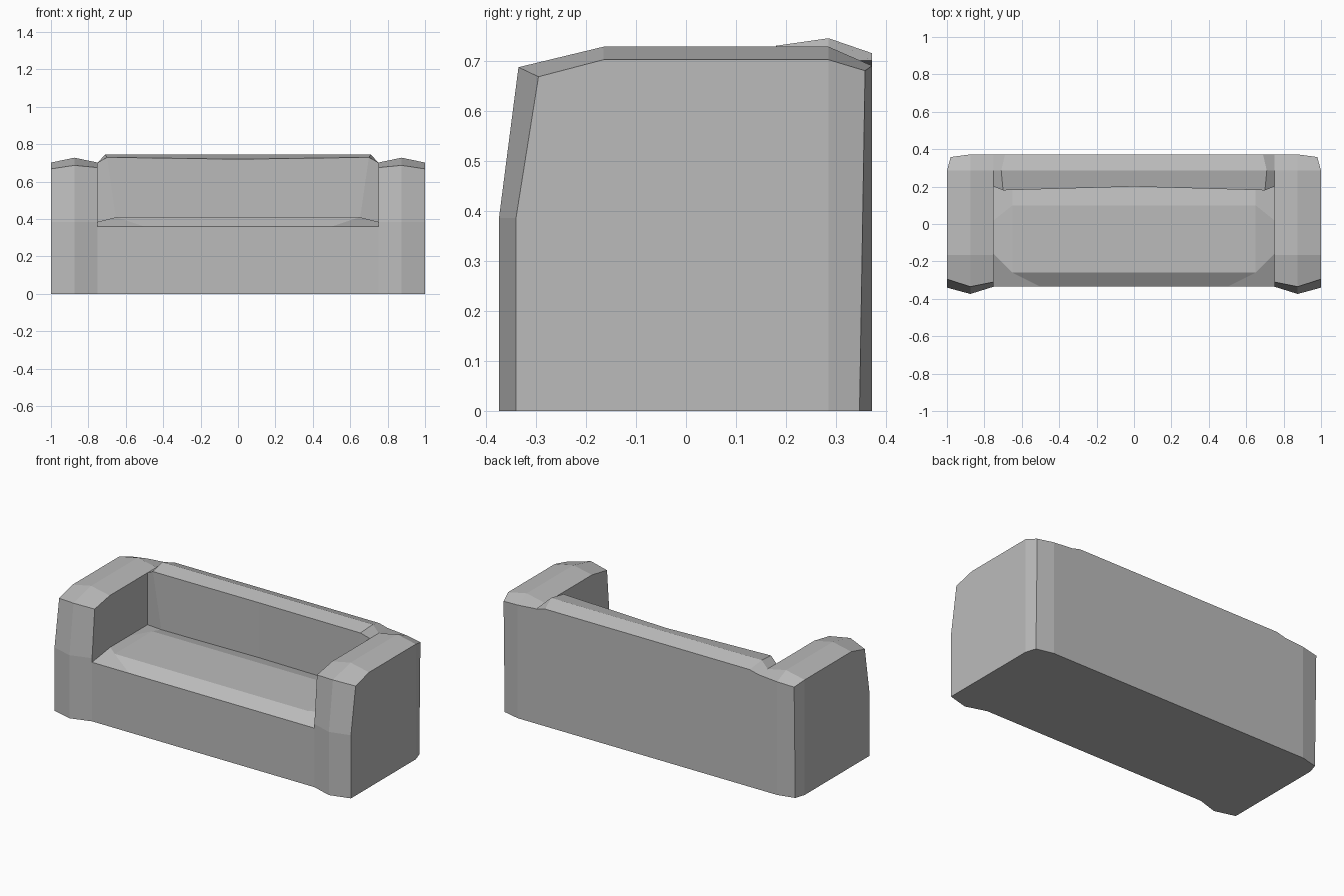
import bpy
import bmesh

cube = bpy.data.objects.get("Cube")
if cube:
    bpy.data.objects.remove(cube, do_unlink=True)

fabric = bpy.data.materials.new("grey_fabric")
fabric.use_nodes = True
GREY = (0.5, 0.5, 0.5, 1)
fabric.diffuse_color = GREY
fabric.node_tree.nodes["Principled BSDF"].inputs["Base Color"].default_value = GREY


def at(x, *profile):
    """Place a (y, z) profile on the plane at x."""
    return [(x, y, z) for y, z in profile]


def mirrored_loft(name, sections, caps=()):
    """Bridge matching closed sections, cap the last one, mirror across x."""
    bm = bmesh.new()
    rings = [[bm.verts.new(p) for p in s] for s in sections]
    for a, b in zip(rings, rings[1:]):
        for i in range(len(a)):
            j = (i + 1) % len(a)
            bm.faces.new((a[i], a[j], b[j], b[i]))
    for ring, order in caps:
        bm.faces.new([rings[ring][i] for i in order])
    bmesh.ops.recalc_face_normals(bm, faces=bm.faces)
    # An open half loft needs its outward side checked explicitly
    bm.faces.ensure_lookup_table()
    if bm.faces[0].normal.y > 0:
        bmesh.ops.reverse_faces(bm, faces=bm.faces)
    mesh = bpy.data.meshes.new(name)
    bm.to_mesh(mesh)
    bm.free()
    mesh.materials.append(fabric)
    ob = bpy.data.objects.new(name, mesh)
    bpy.context.collection.objects.link(ob)
    ob.modifiers.new("mirror", 'MIRROR')
    return ob


# Seat base: soft cushion edge at the front, sides and back
FRONT, BACK = -0.335, 0.372
mirrored_loft("seat_base", [
    at(0, (FRONT, 0), (FRONT, 0.36), (-0.26, 0.41), (0.1, 0.41),
       (0.2, 0.385), (BACK, 0.385), (BACK, 0)),
    [(0.5, FRONT, 0), (0.5, FRONT, 0.36), (0.65, -0.26, 0.41), (0.65, 0.1, 0.41),
     (0.65, 0.19, 0.385), (0.69, BACK, 0.385), (0.69, BACK, 0)],
    at(0.75, (FRONT, 0), (FRONT, 0.36), (-0.16, 0.385), (0.02, 0.385),
       (0.2, 0.385), (BACK, 0.385), (BACK, 0)),
])

# Backrest: ridged top that drops down to the arms
mirrored_loft("backrest", [
    at(0, (0.2, 0.385), (0.2, 0.72), (0.285, 0.745), (BACK, 0.715), (BACK, 0.385)),
    [(0.65, 0.19, 0.385), (0.7, 0.18, 0.73), (0.71, 0.285, 0.745),
     (0.69, BACK, 0.715), (0.69, BACK, 0.385)],
    at(0.75, (0.2, 0.385), (0.2, 0.702), (0.285, 0.702), (BACK, 0.7), (BACK, 0.385)),
])

# Arms: inner side, raised middle, outer side with a chamfered rear corner
mirrored_loft("arms", [
    at(0.75, (FRONT, 0), (FRONT, 0.385), (-0.31, 0.675), (-0.165, 0.702),
       (0.285, 0.702), (BACK, 0.7), (BACK, 0), (0.285, 0)),
    at(0.875, (-0.374, 0), (-0.374, 0.385), (-0.335, 0.687), (-0.165, 0.728),
       (0.285, 0.728), (BACK, 0.69), (BACK, 0), (0.285, 0)),
    at(1, (-0.34, 0), (-0.34, 0.385), (-0.295, 0.668), (-0.165, 0.702),
       (0.285, 0.702)) + [(0.98, 0.358, 0.68), (0.98, 0.347, 0), (1, 0.285, 0)],
], caps=[(0, range(8)), (2, (0, 1, 2, 3, 4, 7)), (2, (4, 5, 6, 7))])
